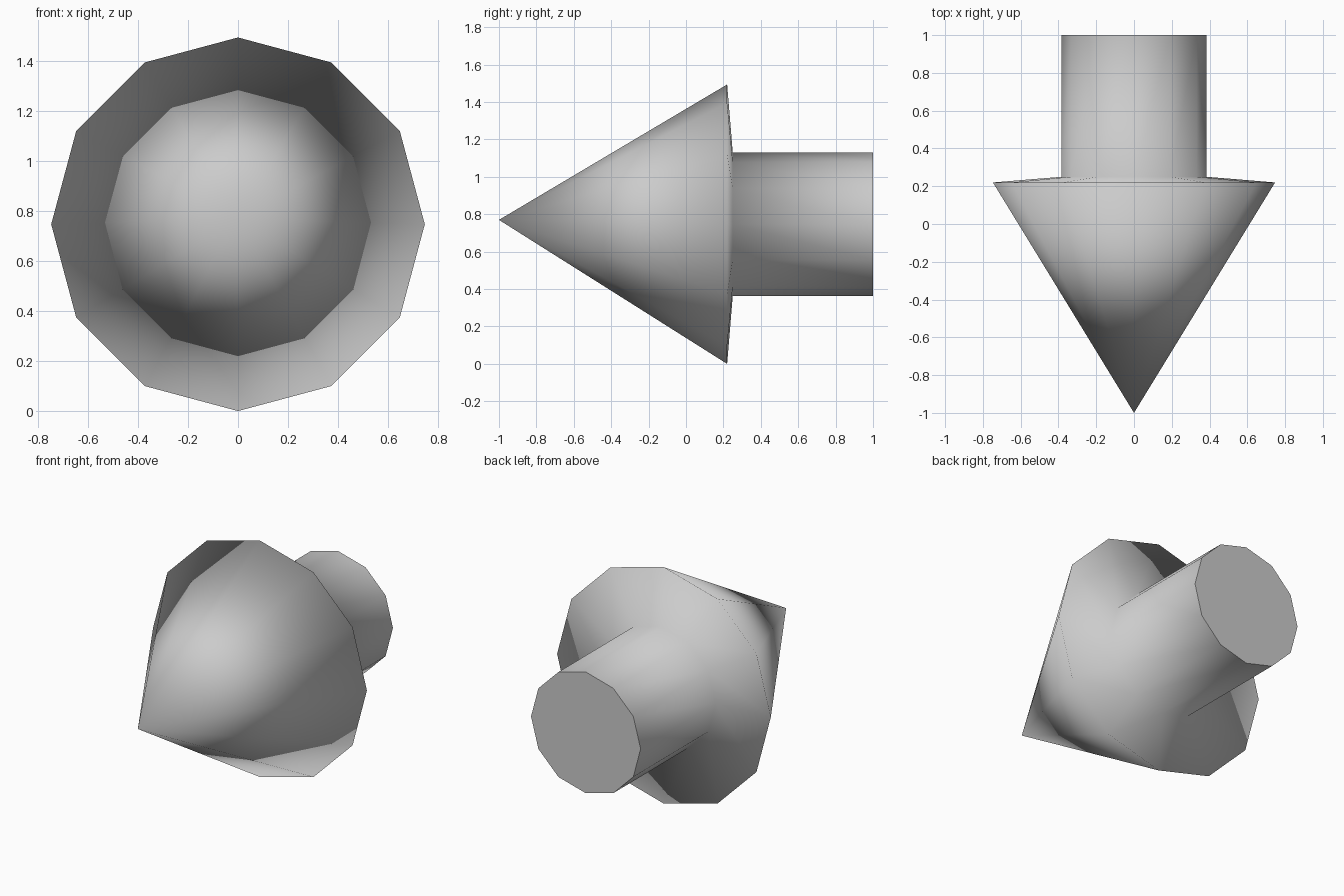
import bpy, bmesh
from math import sin, cos, pi

cube = bpy.data.objects.get("Cube")
if cube:
    bpy.data.objects.remove(cube)

SIDES = 12
CENTRE_Z = 0.747

grey = bpy.data.materials.new("light_grey")
grey.use_nodes = True
colour = (0.6, 0.6, 0.6, 1)
grey.diffuse_color = colour
grey.node_tree.nodes["Principled BSDF"].inputs["Base Color"].default_value = colour

bm = bmesh.new()


def ring(radius, y):
    """Circle of vertices around the y axis."""
    return [bm.verts.new((radius * sin(2 * pi * i / SIDES), y,
                          CENTRE_Z + radius * cos(2 * pi * i / SIDES)))
            for i in range(SIDES)]


# Pointed head, slightly raised tip
tip = bm.verts.new((0, -1, 0.77))
rim = ring(0.747, 0.22)
neck = ring(0.383, 0.25)
end = ring(0.383, 1)
for i in range(SIDES):
    bm.faces.new((tip, rim[i], rim[i - 1]))

# Back of the head and the shaft
for a, b in ((rim, neck), (neck, end)):
    for i in range(SIDES):
        bm.faces.new((a[i - 1], a[i], b[i], b[i - 1]))

# Everything is smooth except the flat end cap
for face in bm.faces:
    face.smooth = True
cap = bm.faces.new(end)
bmesh.ops.recalc_face_normals(bm, faces=bm.faces[:])
cap.smooth = False
for edge in cap.edges:
    edge.smooth = False

mesh = bpy.data.meshes.new("arrow")
bm.to_mesh(mesh)
bm.free()
mesh.materials.append(grey)
arrow = bpy.data.objects.new("arrow", mesh)
bpy.context.collection.objects.link(arrow)
